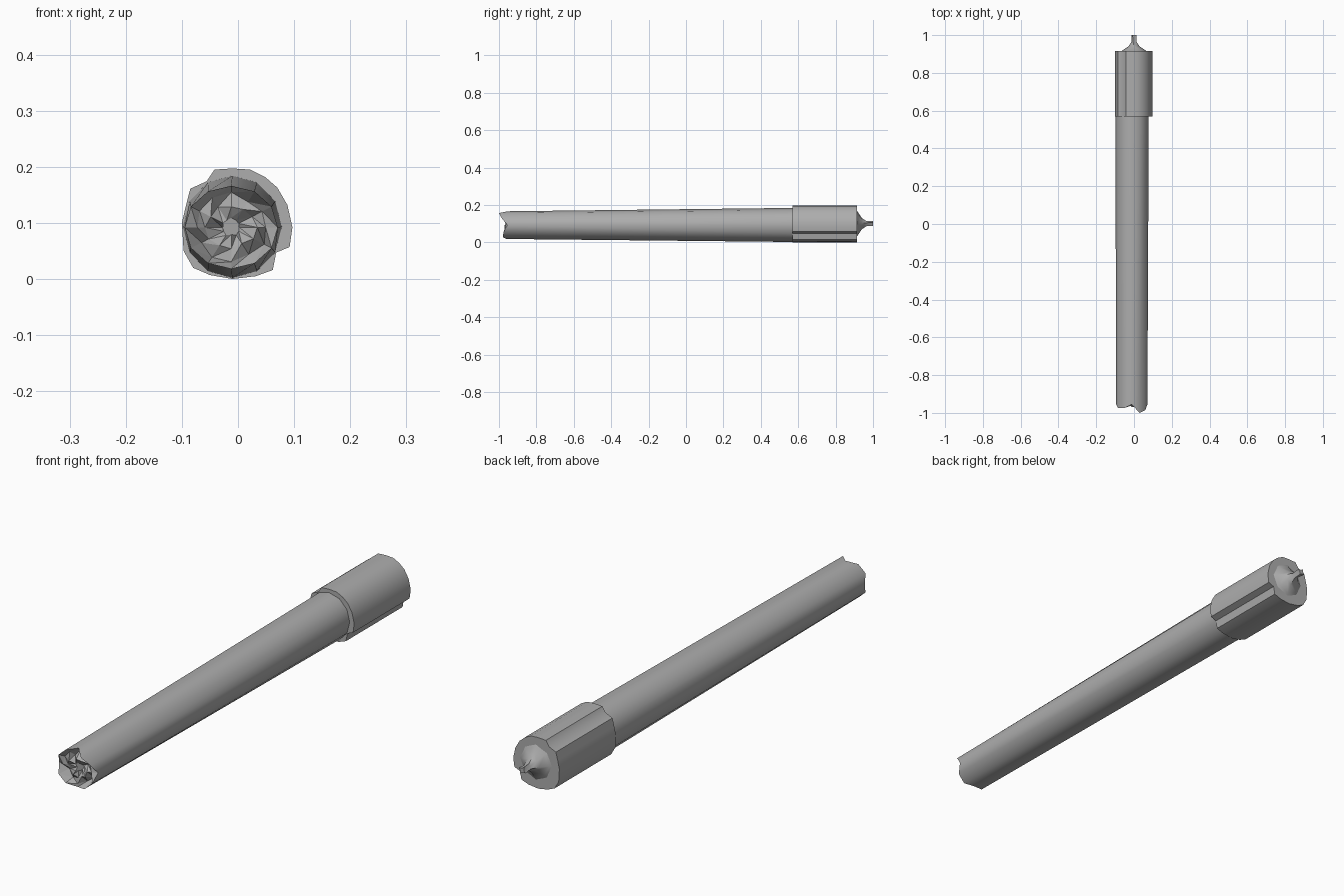
import bpy, bmesh, math, random

random.seed(4)
cube = bpy.data.objects.get("Cube")
if cube:
    bpy.data.objects.remove(cube)

GREY = (0.42, 0.42, 0.42, 1)
grey = bpy.data.materials.new("plain_grey")
grey.use_nodes = True
grey.diffuse_color = GREY
grey.node_tree.nodes["Principled BSDF"].inputs["Base Color"].default_value = GREY


def loft(name, rings, flat_from=99, sharp=35):
    """Skin a list of point rings and close both ends; later bands can stay flat."""
    bm = bmesh.new()
    loops = [[bm.verts.new(p) for p in ring] for ring in rings]
    n = len(loops[0])
    for band, (a, b) in enumerate(zip(loops, loops[1:])):
        for i in range(n):
            j = (i + 1) % n
            if band < flat_from:
                bm.faces.new((a[i], a[j], b[j], b[i])).smooth = True
            else:
                bm.faces.new((a[i], a[j], b[j]))
                bm.faces.new((a[i], b[j], b[i]))
    bm.faces.new(loops[0])
    bm.faces.new(loops[-1])
    bmesh.ops.recalc_face_normals(bm, faces=bm.faces)
    for e in bm.edges:
        e.smooth = e.calc_face_angle(0) < math.radians(sharp)
    mesh = bpy.data.meshes.new(name)
    bm.to_mesh(mesh)
    bm.free()
    mesh.materials.append(grey)
    obj = bpy.data.objects.new(name, mesh)
    bpy.context.collection.objects.link(obj)
    return obj


def oval(y, cx, cz, rx, rz, n=12):
    turns = [math.tau * i / n for i in range(n)]
    return [(cx + rx * math.cos(t), y, cz + rz * math.sin(t)) for t in turns]


# Tapered body with a jagged rim and a crumpled hollow in the front end
rim_y = [-0.955, -0.985, -1.0, -0.955, -0.975, -0.975,
         -0.955, -0.975, -0.975, -0.96, -0.98, -0.975]
rim = [(x, y, z) for (x, _, z), y in zip(oval(0, -0.012, 0.092, 0.083, 0.074), rim_y)]


def crumple(scale, depth, jitter):
    ring = []
    for x, y, z in rim:
        s = scale + random.uniform(-jitter, jitter)
        ring.append((-0.012 + (x + 0.012) * s,
                     depth + random.uniform(-0.018, 0.018),
                     0.092 + (z - 0.092) * s))
    return ring


loft("body", [oval(0.9, -0.01, 0.093, 0.088, 0.091),
              oval(0.57, -0.01, 0.093, 0.088, 0.091),
              rim,
              crumple(0.78, -0.95, 0.08),
              crumple(0.5, -0.955, 0.08),
              crumple(0.2, -0.945, 0.03)], flat_from=2)

# Overlapping wrap around the back end, with a raised lap on the right and top
wrap_outline = [(-0.042, 0.195), (-0.01, 0.197), (0.022, 0.195), (0.048, 0.182),
                (0.07, 0.163), (0.088, 0.132), (0.097, 0.092), (0.092, 0.057),
                (0.068, 0.047), (0.062, 0.016), (0.032, 0.005), (-0.01, 0.0),
                (-0.05, 0.007), (-0.08, 0.02), (-0.097, 0.05), (-0.1, 0.1),
                (-0.093, 0.13), (-0.085, 0.161), (-0.056, 0.174)]
loft("wrap", [[(x, y, z) for x, z in wrap_outline] for y in (0.57, 0.915)])


# Cone drawn in to a twisted, pinched tail
def pinched(y, r, pinch, twist):
    ring = []
    for i in range(8):
        t = math.tau * i / 8 + twist
        s = r * (1 - pinch * (i % 2))
        ring.append((s * math.cos(t), y, 0.1 + s * math.sin(t)))
    return ring


loft("twisted_tail", [pinched(0.91, 0.075, 0, 0),
                      pinched(0.92, 0.06, 0.05, 0),
                      pinched(0.94, 0.03, 0.2, 0.1),
                      pinched(0.965, 0.014, 0.3, 0.3),
                      pinched(1.0, 0.016, 0.5, 0.5)], sharp=50)
